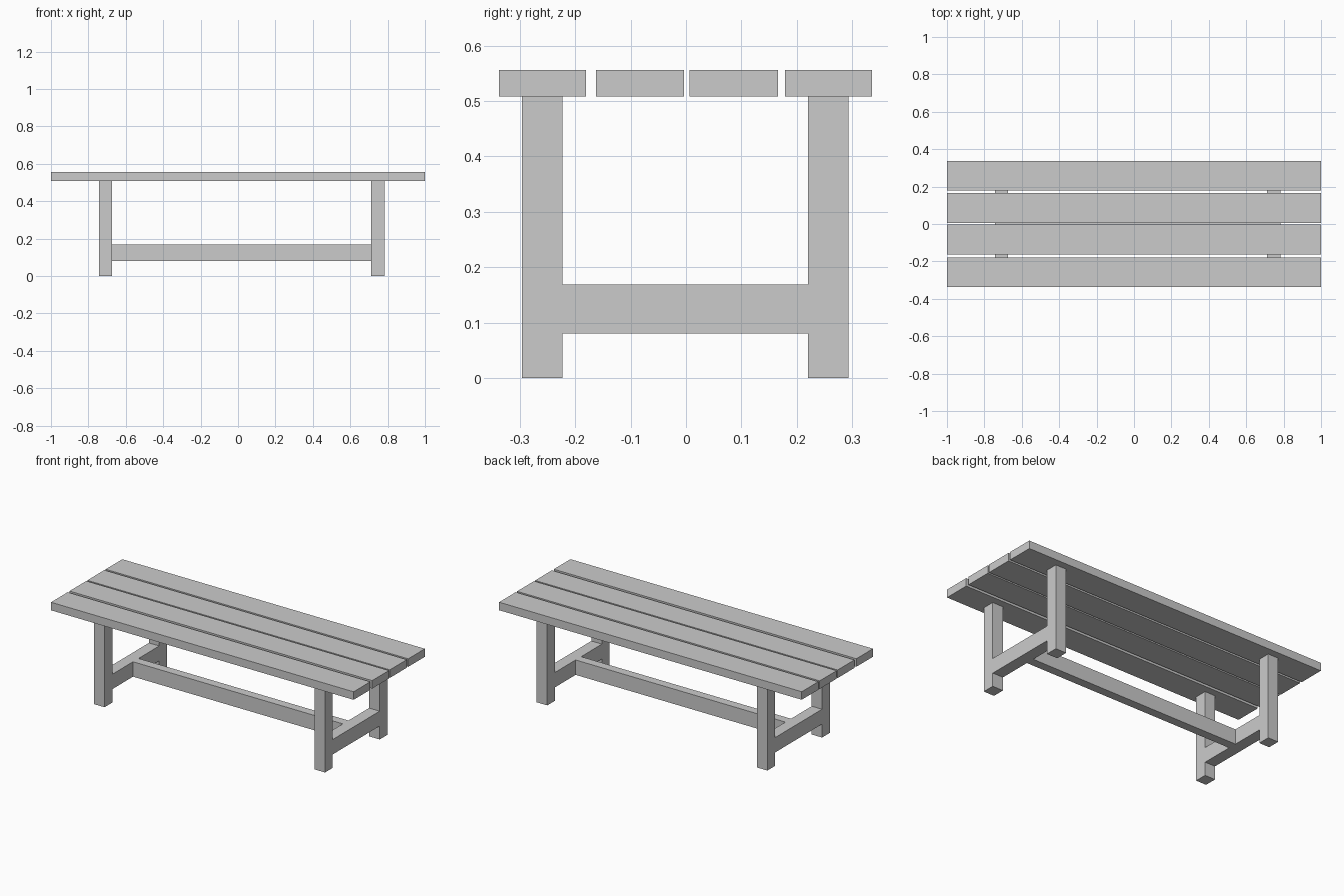
import bpy

if "Cube" in bpy.data.objects:
    bpy.data.objects.remove(bpy.data.objects["Cube"])


def box(name, x, y, z):
    """Add a box spanning the given (min, max) ranges."""
    bpy.ops.mesh.primitive_cube_add(size=1, location=[(a + b) / 2 for a, b in (x, y, z)])
    obj = bpy.context.object
    obj.name = name
    obj.scale = [b - a for a, b in (x, y, z)]
    bpy.ops.object.transform_apply(location=False, rotation=False, scale=True)
    return obj


SEAT_Z = (0.508, 0.556)
RAIL_Z = (0.08, 0.169)
ENDS = {"left": (-0.743, -0.675), "right": (0.712, 0.782)}
FRONT_LEG_Y = (-0.296, -0.223)
BACK_LEG_Y = (0.220, 0.293)

# Four seat planks with narrow gaps
planks = [(-0.337, -0.180), (-0.162, -0.004), (0.006, 0.166), (0.179, 0.336)]
for i, y in enumerate(planks, 1):
    box(f"seat_plank_{i}", (-1, 1), y, SEAT_Z)

# H-shaped end frames: two legs joined by a flush cross rail
for side, x in ENDS.items():
    box(f"front_leg_{side}", x, FRONT_LEG_Y, (0, SEAT_Z[0]))
    box(f"back_leg_{side}", x, BACK_LEG_Y, (0, SEAT_Z[0]))
    box(f"cross_rail_{side}", x, (FRONT_LEG_Y[1], BACK_LEG_Y[0]), RAIL_Z)

# Long stretcher between the cross rails
box("stretcher", (ENDS["left"][1], ENDS["right"][0]), (-0.027, 0.025), RAIL_Z)
